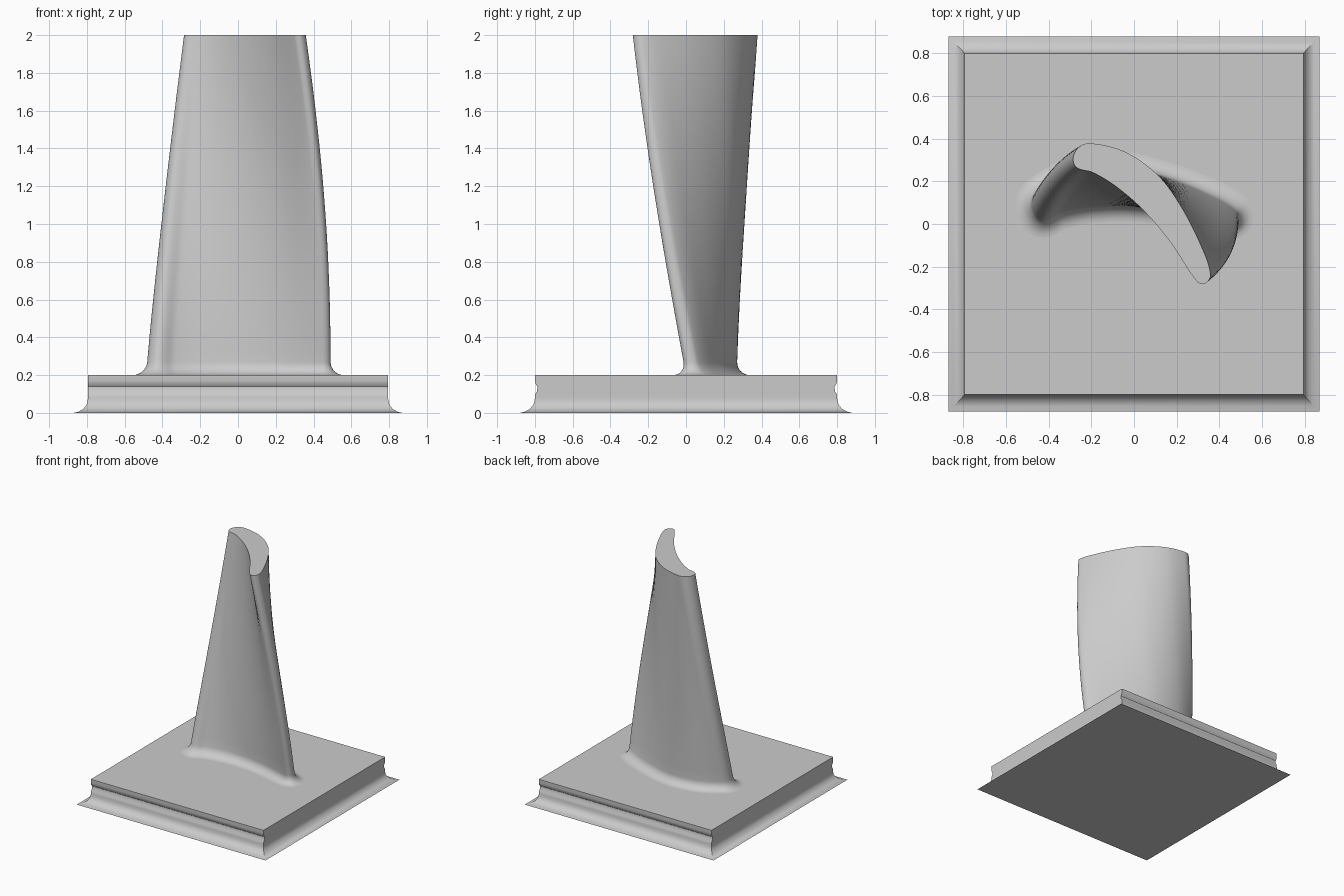
import bpy, bmesh, math
from mathutils import Vector, Matrix
from mathutils.geometry import interpolate_bezier

if "Cube" in bpy.data.objects:
    bpy.data.objects.remove(bpy.data.objects["Cube"], do_unlink=True)

metal = bpy.data.materials.new("plain grey")
metal.use_nodes = True
GREY = (0.6, 0.6, 0.6, 1)
metal.diffuse_color = GREY
metal.node_tree.nodes["Principled BSDF"].inputs["Base Color"].default_value = GREY


def loft(name, rings):
    """Skin a stack of closed rings and cap both ends."""
    bm = bmesh.new()
    loops = [[bm.verts.new(p) for p in ring] for ring in rings]
    n = len(loops[0])
    for low, high in zip(loops, loops[1:]):
        for i in range(n):
            j = (i + 1) % n
            bm.faces.new((low[i], low[j], high[j], high[i]))
    bm.faces.new(loops[0][::-1])
    bm.faces.new(loops[-1])
    bmesh.ops.recalc_face_normals(bm, faces=bm.faces)
    mesh = bpy.data.meshes.new(name)
    bm.to_mesh(mesh)
    bm.free()
    mesh.materials.append(metal)
    obj = bpy.data.objects.new(name, mesh)
    bpy.context.collection.objects.link(obj)
    bpy.ops.object.select_all(action="DESELECT")
    obj.select_set(True)
    bpy.context.view_layer.objects.active = obj
    bpy.ops.object.shade_smooth_by_angle(angle=math.radians(35))
    return obj


def smooth_loop(points, steps=7):
    """Round a closed outline with tangents scaled to each span."""
    pts = [Vector(p) for p in points]
    n = len(pts)
    tan = [(pts[(i + 1) % n] - pts[i - 1]).normalized() for i in range(n)]
    out = []
    for i in range(n):
        j = (i + 1) % n
        reach = (pts[j] - pts[i]).length / 3
        out += interpolate_bezier(pts[i], pts[i] + tan[i] * reach,
                                  pts[j] - tan[j] * reach, pts[j], steps + 1)[:-1]
    return [Vector(p[:2]) for p in out]


# Platform: flared foot all round, a shallow groove on front and back only
levels = [  # height, half width, half depth
    (0.0, 0.87, 0.88), (0.006, 0.845, 0.855), (0.02, 0.82, 0.828),
    (0.04, 0.803, 0.81), (0.06, 0.796, 0.802), (0.08, 0.795, 0.80),
    (0.10, 0.795, 0.798), (0.115, 0.795, 0.788), (0.14, 0.795, 0.787),
    (0.155, 0.795, 0.797), (0.17, 0.795, 0.80), (0.20, 0.795, 0.80)]
loft("platform", [[(sx * w, sy * d, z) for sx, sy in
                   ((-1, -1), (1, -1), (1, 1), (-1, 1))] for z, w, d in levels])

# Airfoil outline, clockwise from the leading edge over the convex side
outline = smooth_loop([
    (-0.439, 0.085), (-0.41, 0.135), (-0.265, 0.215), (-0.08, 0.24),
    (0.092, 0.209), (0.288, 0.139), (0.418, 0.069), (0.43, 0.02),
    (0.396, 0.0), (0.179, 0.05), (-0.014, 0.073), (-0.185, 0.067),
    (-0.31, 0.041), (-0.382, 0.006), (-0.425, 0.029)])
count = len(outline)
normals = []
for i in range(count):
    t = (outline[(i + 1) % count] - outline[i - 1]).normalized()
    normals.append(Vector((-t.y, t.x)))


def section(z, flare=0.0):
    """Airfoil at a height: tapered, twisted, optionally widened."""
    t = (z - 0.2) / 1.8
    scale = 1.12 - 0.12 * t
    turn = Matrix.Rotation(math.radians(-43 * t), 2)
    ring = []
    for p, nrm in zip(outline, normals):
        q = turn @ (p * scale + nrm * flare)
        ring.append((q.x + 0.006 + 0.01 * math.sin(math.pi * t), q.y, z))
    return ring


# Blade: quarter-round root fillet, then the twisted span
R = 0.07
rings = []
for k in range(8):
    a = math.pi / 2 * k / 8
    rings.append(section(0.2 + R * (1 - math.cos(a)), R * (1 - math.sin(a))))
SPAN = 24
rings += [section(0.2 + R + (1.8 - R) * k / SPAN) for k in range(SPAN + 1)]
loft("twisted_blade", rings)
